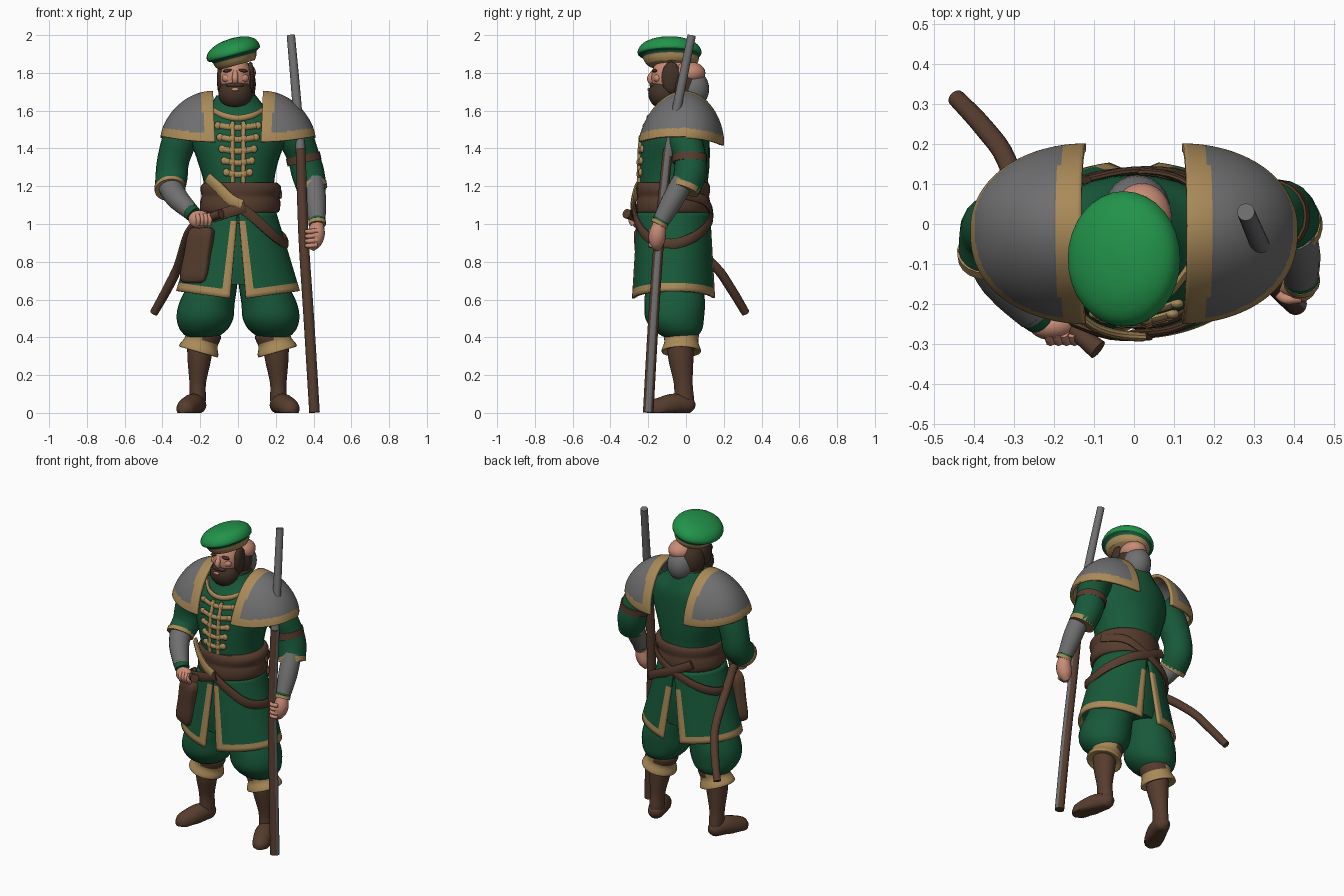
import bpy, bmesh, math
from mathutils import Vector as V, Matrix as M

if "Cube" in bpy.data.objects:
    bpy.data.objects.remove(bpy.data.objects["Cube"])

def mat(name, r, g, b):
    m = bpy.data.materials.new(name)
    m.diffuse_color = (r, g, b, 1)
    m.use_nodes = True
    m.node_tree.nodes["Principled BSDF"].inputs["Base Color"].default_value = m.diffuse_color
    return m

GREEN = mat("coat green", .009, .1, .042)
BRIGHT = mat("hat green", .016, .29, .068)
GOLD = mat("gold trim", .40, .255, .10)
GREY = mat("steel grey", .16, .157, .162)
BROWN = mat("leather brown", .094, .046, .027)
HAIR = mat("dark hair", .056, .032, .02)
SKIN = mat("skin", .58, .26, .18)

def finish(name, bm, mats, rule=None):
    """Turn a bmesh into a smooth object; rule(center, normal) picks the colour."""
    bmesh.ops.recalc_face_normals(bm, faces=bm.faces)
    for f in bm.faces:
        f.smooth = True
        if rule:
            f.material_index = int(rule(f.calc_center_median(), f.normal))
    me = bpy.data.meshes.new(name)
    bm.to_mesh(me)
    bm.free()
    for m in mats:
        me.materials.append(m)
    me.set_sharp_from_angle(angle=math.radians(50))
    ob = bpy.data.objects.new(name, me)
    bpy.context.collection.objects.link(ob)
    return ob

def grid(name, rings, mats, rule=None, closed=True):
    """Skin a list of point rings; closed rings get end caps."""
    bm = bmesh.new()
    R = [[bm.verts.new(p) for p in r] for r in rings]
    n = len(R[0])
    for a, b in zip(R, R[1:]):
        for i in range(n if closed else n - 1):
            j = (i + 1) % n
            bm.faces.new((a[i], a[j], b[j], b[i]))
    if closed:
        bm.faces.new(R[0])
        bm.faces.new(R[-1])
    return finish(name, bm, mats, rule)

def spline(rows, k=4):
    """Catmull-Rom through tuples of any length."""
    out = []
    for i in range(len(rows) - 1):
        p0, p1, p2, p3 = rows[max(i - 1, 0)], rows[i], rows[i + 1], rows[min(i + 2, len(rows) - 1)]
        for s in range(k):
            t = s / k
            out.append([.5 * (2 * b + (c - a) * t + (2 * a - 5 * b + 4 * c - d) * t * t
                        + (3 * b - a - 3 * c + d) * t ** 3) for a, b, c, d in zip(p0, p1, p2, p3)])
    return out + [list(rows[-1])]

def loft(name, rows, mats, rule=None, n=28, k=4):
    """Stack of horizontal ellipses: z, cx, cy, rx, ry."""
    rings = [[(cx + rx * math.cos(a), cy + ry * math.sin(a), z)
              for a in (2 * math.pi * i / n for i in range(n))] for z, cx, cy, rx, ry in spline(rows, k)]
    return grid(name, rings, mats, rule)

def tube(name, rows, mats, rule=None, n=16, ref=(0, 1, 0), k=4, flat=1.0, floor=None):
    """Tube through x, y, z, radius; flat scales the thickness across ref."""
    rows = spline(rows, k)
    P = [V(r[:3]) for r in rows]
    rings = []
    for i, p in enumerate(P):
        t = (P[min(i + 1, len(P) - 1)] - P[max(i - 1, 0)]).normalized()
        s = t.cross(V(ref)).normalized()
        u = s.cross(t)
        ring = [p + rows[i][3] * (s * flat * math.cos(a) + u * math.sin(a))
                for a in (2 * math.pi * j / n for j in range(n))]
        if floor is not None:
            for q in ring:
                q.z = max(q.z, floor)
        rings.append(ring)
    return grid(name, rings, mats, rule)

def blob(name, c, r, mats, rot=0, rule=None, seg=24):
    bm = bmesh.new()
    bmesh.ops.create_uvsphere(bm, u_segments=seg, v_segments=seg // 2, radius=1,
        matrix=M.Translation(c) @ M.Rotation(math.radians(rot), 4, 'Y') @ M.Diagonal((*r, 1)))
    return finish(name, bm, mats, rule)

def strap(name, rows, m, w):
    return tube(name, [(*r, w) for r in rows], [m], ref=(0, 0, 1), flat=.4, n=10)

# Torso, belt and lining under the skirt
TORSO = [(1.0, .005, -.065, .19, .18), (1.2, .005, -.065, .185, .18), (1.32, 0, -.06, .21, .185),
         (1.45, 0, -.055, .25, .18), (1.55, 0, -.04, .23, .16), (1.62, -.005, -.03, .15, .13),
         (1.68, -.01, -.03, .105, .11)]
loft("torso", TORSO, [GREEN])
loft("coat_lining", [(1.05, 0, -.065, .17, .165), (.85, 0, -.065, .21, .17), (.68, 0, -.065, .23, .15)], [GREEN])
loft("belt", [(1.06, .01, -.068, .20, .19), (1.075, .01, -.068, .212, .195), (1.12, .012, -.068, .212, .195),
              (1.145, .012, -.068, .205, .19), (1.17, .015, -.068, .212, .195), (1.2, .015, -.068, .212, .195),
              (1.22, .015, -.068, .19, .185)], [BROWN], k=2)

def front_y(x, z):
    for a, b in zip(TORSO, TORSO[1:]):
        if a[0] <= z <= b[0]:
            t = (z - a[0]) / (b[0] - a[0])
            cx, cy, rx, ry = [p + (q - p) * t for p, q in zip(a[1:], b[1:])]
            return cy - ry * math.sqrt(max(0, 1 - ((x - cx) / rx) ** 2))

def braid(name, pts, r):
    tube(name, [(x, front_y(x, z) - .004, z, r) for x, z in pts], [GOLD], ref=(0, 0, 1), n=8, flat=.7)

# Gold braid on the chest
for i in range(5):
    z, w = 1.265 + .062 * i, .062 + .011 * i
    braid("chest_bar", [(-w, z + .008), (-w / 2, z), (0, z - .004), (w / 2, z), (w, z + .008)], .016)
    for s in (-1, 1):
        blob("chest_knot", (s * w, front_y(w, z) - .004, z + .008), (.02, .013, .021), [GOLD], seg=10)
        blob("chest_stud", (s * .031, front_y(.031, z) - .004, z), (.02, .016, .022), [GOLD], seg=10)
for s in (-1, 1):
    tube("chest_edge", [(s * .029, front_y(.029, z) - .004, z, .012) for z in (1.22, 1.33, 1.45, 1.54)],
         [GOLD], n=8)
braid("collar_braid", [(-.14, 1.605), (-.08, 1.575), (0, 1.56), (.08, 1.575), (.14, 1.605)], .017)

# Split coat skirt with gold border, split wider at the back
for s, side in ((-1, "right"), (1, "left")):
    rings, NR, NC = [], 20, 40
    for j in range(NR + 1):
        t = j / NR
        rx, ry = .195 + .125 * t, .185 + .03 * t
        a0, a1 = math.asin((.002 + .04 * t) / rx), math.asin((.002 + .058 * t) / rx)
        ring = []
        for i in range(NC + 1):
            a = a0 + (math.pi - a1 - a0) * i / NC
            ring.append((s * rx * math.sin(a), -.065 - ry * math.cos(a),
                         1.06 - t * (.46 - .045 * math.sin(a))))
        rings.append(ring)
    ob = grid("coat_skirt_" + side, rings, [GREEN, GOLD], closed=False)
    for p in ob.data.polygons:
        row, col = divmod(p.index, NC)
        p.material_index = int(row >= NR - 2 or (row > 1 and (col < 2 or (row > 4 and col > NC - 3))))
    m = ob.modifiers.new("thickness", 'SOLIDIFY')
    m.thickness, m.offset = .016, 0

# Legs: breeches, cuffs, boots
for s, side in ((-1, "right"), (1, "left")):
    loft("breeches_" + side, [(.95, s * .08, -.06, .08, .11), (.7, s * .13, -.06, .127, .15),
         (.58, s * .165, -.06, .147, .16), (.50, s * .175, -.06, .15, .155), (.44, s * .182, -.045, .125, .13),
         (.40, s * .19, -.03, .08, .085)], [GREEN])
    ob = loft("breeches_cuff_" + side, [(.445, 0, 0, .085, .085), (.42, 0, 0, .095, .094), (.375, 0, 0, .09, .09),
              (.335, 0, 0, .106, .103), (.32, 0, 0, .10, .10), (.335, 0, 0, .06, .06)], [BROWN, GOLD],
              lambda c, n: c.z < .385 or s * c.x > .01, k=4)
    ob.data.transform(M.Translation((s * .195, -.025, .375)) @ M.Rotation(s * math.radians(-16), 4, 'Y')
                      @ M.Translation((0, 0, -.375)))
    loft("boot_shaft_" + side, [(.38, s * .2, -.03, .07, .072), (.28, s * .205, -.027, .062, .066),
         (.16, s * .213, -.015, .044, .05), (.08, s * .213, -.01, .043, .052), (.03, s * .213, -.008, .04, .05)],
         [BROWN])
    tube("boot_foot_" + side, [(s * .2, .042, .035, .02), (s * .21, .015, .04, .045), (s * .236, -.06, .045, .057),
         (s * .265, -.13, .028, .056), (s * .284, -.18, .018, .045), (s * .294, -.205, .015, .018)],
         [BROWN], floor=0, ref=(0, 0, 1))

# Shoulder plates with flared gold rims
def plate_base(x, y):
    return 1.425 - .04 * (y + .025) + .035 * min(1, max(0, (abs(x) - .12) / .28)) ** 2

for s, side in ((-1, "right"), (1, "left")):
    rings = []
    for i in range(41):
        th = math.radians(88 * i / 40)
        ring = []
        for j in range(65):
            a = math.pi * j / 64
            x = .12 + .28 * math.sin(th)
            y = -.025 - .216 * math.cos(th) ** .9 * math.cos(a)
            # inner edge leans outward at the top
            lean = .012 * math.sin(a) * (1 - i / 40)
            ring.append((s * (x + lean), y + .02 * math.sin(a),
                         plate_base(x, y) + .27 * math.cos(th) ** 1.4 * math.sin(a) ** 1.2))
        rings.append(ring)
    ob = grid("shoulder_plate_" + side, rings, [GREY, GOLD], lambda c, n: abs(c.x) < .172 + .08 * (c.z - 1.42)
              or c.z < plate_base(c.x, c.y) + .046, closed=False)
    m = ob.modifiers.new("thickness", 'SOLIDIFY')
    m.thickness, m.offset = .02, 0

# Bent arm, hand on the sword
tube("sleeve_right", [(-.22, -.03, 1.55, .08), (-.30, -.02, 1.46, .092), (-.342, -.01, 1.34, .085),
     (-.352, -.02, 1.25, .085), (-.36, -.07, 1.19, .08)], [GREEN], n=20)
tube("sleeve_trim_right", [(-.361, -.065, 1.197, .083), (-.359, -.082, 1.18, .082)], [GOLD], n=20)
tube("bracer_right", [(-.365, -.06, 1.21, .064), (-.325, -.14, 1.14, .06), (-.25, -.225, 1.065, .045)], [GREY])
tube("wrist_right", [(-.26, -.215, 1.075, .046), (-.235, -.235, 1.05, .043)], [GREEN])
blob("hand_right", (-.205, -.255, 1.025), (.058, .036, .048), [SKIN])
for i in range(4):
    x = -.215 + .02 * i
    tube("finger_right", [(x, -.275, 1.05, .012), (x + .006, -.293, 1.025, .013), (x + .004, -.28, .995, .012)],
         [SKIN], n=8, ref=(1, 0, 0))

# Lowered arm, hand on the long gun
tube("sleeve_left", [(.22, -.03, 1.55, .08), (.30, -.01, 1.46, .092), (.345, .02, 1.36, .085),
     (.37, .022, 1.27, .087), (.393, -.005, 1.18, .078)], [GREEN], n=20)
tube("arm_band_left", [(.343, .02, 1.365, .092), (.352, .02, 1.325, .092)], [BROWN], n=20)
tube("sleeve_trim_left", [(.388, .0, 1.205, .083), (.396, -.01, 1.178, .08)], [GOLD], n=20)
tube("bracer_left", [(.398, -.015, 1.23, .058), (.41, -.075, 1.12, .057), (.418, -.13, 1.02, .045)], [GREY])
tube("wrist_left", [(.417, -.125, 1.03, .044), (.419, -.138, 1.01, .045)], [GREEN])
tube("wrist_trim_left", [(.419, -.136, 1.012, .047), (.42, -.145, .995, .046)], [GOLD])
tube("hand_left", [(.418, -.138, 1.01, .033), (.415, -.15, .95, .045), (.40, -.155, .90, .04), (.385, -.155, .865, .018)],
     [SKIN])
for i in range(4):
    z = .965 - .025 * i
    tube("finger_left", [(.42, -.185, z, .013), (.38, -.188, z - .005, .013), (.36, -.175, z - .005, .011)],
         [SKIN], n=8, ref=(0, 0, 1))

# Long gun: steel barrel above, wooden stock with a steel strip on one side
tube("gun_barrel", [(.333, -.095, 1.36, .026), (.308, -.035, 1.68, .024), (.28, .03, 1.998, .022)], [GREY])
tube("gun_stock", [(.405, -.2, .002, .028), (.375, -.172, .5, .028), (.346, -.14, .95, .027), (.332, -.095, 1.4, .026)],
     [BROWN, GREY], lambda c, n: n.x > .8, floor=0, n=24)

# Sword in scabbard
tube("scabbard", [(-.20, -.20, 1.01, .026), (-.26, -.05, .95, .026), (-.315, .15, .78, .025),
     (-.375, .24, .655, .025), (-.445, .315, .53, .022)], [BROWN], ref=(0, 0, 1))
tube("sword_hilt", [(-.21, -.21, 1.01, .02), (-.145, -.27, 1.035, .021), (-.09, -.315, 1.055, .026)], [BROWN],
     ref=(0, 0, 1))

# Pouch, straps and sash
bm = bmesh.new()
bmesh.ops.create_cube(bm, size=1)
bmesh.ops.subdivide_edges(bm, edges=bm.edges[:], cuts=5, use_grid_fill=True)
for v in bm.verts:
    c = v.co * 2
    c = c * (abs(c.x) ** 6 + abs(c.y) ** 6 + abs(c.z) ** 6) ** (-1 / 6)
    k = .88 + .12 * max(0, -c.z)
    v.co = V((c.x * .083 * k + c.z * .025, c.y * .04 * k, c.z * .148))
bm.transform(M.Translation((-.212, -.212, .835)) @ M.Rotation(math.radians(-27), 4, 'Z'))
finish("pouch", bm, [BROWN])
strap("hip_strap", [(.0, -.275, 1.10), (.10, -.262, 1.02), (.20, -.20, .93), (.255, -.08, .895), (.235, .04, .93),
      (.13, .12, 1.0), (0, .133, 1.06), (-.12, .11, 1.12)], BROWN, .028)
strap("scabbard_strap", [(.225, -.03, 1.16), (.15, .09, 1.13), (.04, .13, 1.07), (-.12, .115, 1.0), (-.22, .04, .95),
      (-.25, -.06, .94), (-.22, -.16, .98), (-.15, -.23, 1.05)], BROWN, .026)
strap("front_belt_tail", [(-.16, -.245, 1.03), (-.06, -.278, 1.06), (.04, -.28, 1.09)], BROWN, .03)
strap("gold_sash", [(-.16, -.21, 1.245), (-.10, -.257, 1.19), (-.04, -.277, 1.13), (.02, -.283, 1.10)], GOLD, .03)

# Head, hair and beard
blob("head", (-.014, -.075, 1.775), (.088, .11, .115), [SKIN])
blob("nape", (.02, .015, 1.80), (.075, .088, .06), [SKIN])
blob("back_hair", (-.008, -.01, 1.74), (.103, .095, .12), [HAIR])
blob("lower_hair", (-.006, -.01, 1.67), (.10, .09, .075), [HAIR])
blob("neck_cloth", (.008, .035, 1.715), (.083, .088, .10), [GREY])
blob("beard", (-.014, -.115, 1.69), (.09, .085, .083), [HAIR])
blob("moustache", (-.015, -.172, 1.735), (.05, .022, .015), [HAIR], seg=14)
blob("mouth", (-.015, -.197, 1.712), (.02, .008, .009), [SKIN], seg=10)
tube("nose", [(-.015, -.168, 1.81, .012), (-.015, -.19, 1.772, .017), (-.015, -.18, 1.75, .014)], [SKIN], n=10,
     ref=(1, 0, 0))
for s in (-1, 1):
    blob("sideburn", (-.012 + s * .078, -.078, 1.775), (.022, .052, .085), [HAIR], seg=14)
    blob("cheek", (-.014 + s * .04, -.15, 1.772), (.032, .024, .024), [SKIN], seg=12)
    blob("eyebrow", (-.014 + s * .04, -.166, 1.812), (.027, .015, .009), [HAIR], rot=s * 8, seg=12)

# Tilted flat cap with gold band
ob = loft("cap", [(-.052, 0, .01, .098, .125), (-.033, 0, .01, .112, .142), (-.005, 0, .005, .122, .152),
          (.006, 0, 0, .142, .167), (.03, .0, 0, .143, .167), (.06, .004, 0, .122, .143), (.084, .01, 0, .07, .085),
          (.092, .012, 0, .004, .005)], [BRIGHT, GOLD, GREEN],
          lambda c, n: 1 if c.z < -.018 else 2 if c.z < .004 else 0, n=32, k=3)
ob.data.transform(M.Translation((-.02, -.087, 1.892)) @ M.Rotation(math.radians(-15), 4, 'Y'))
